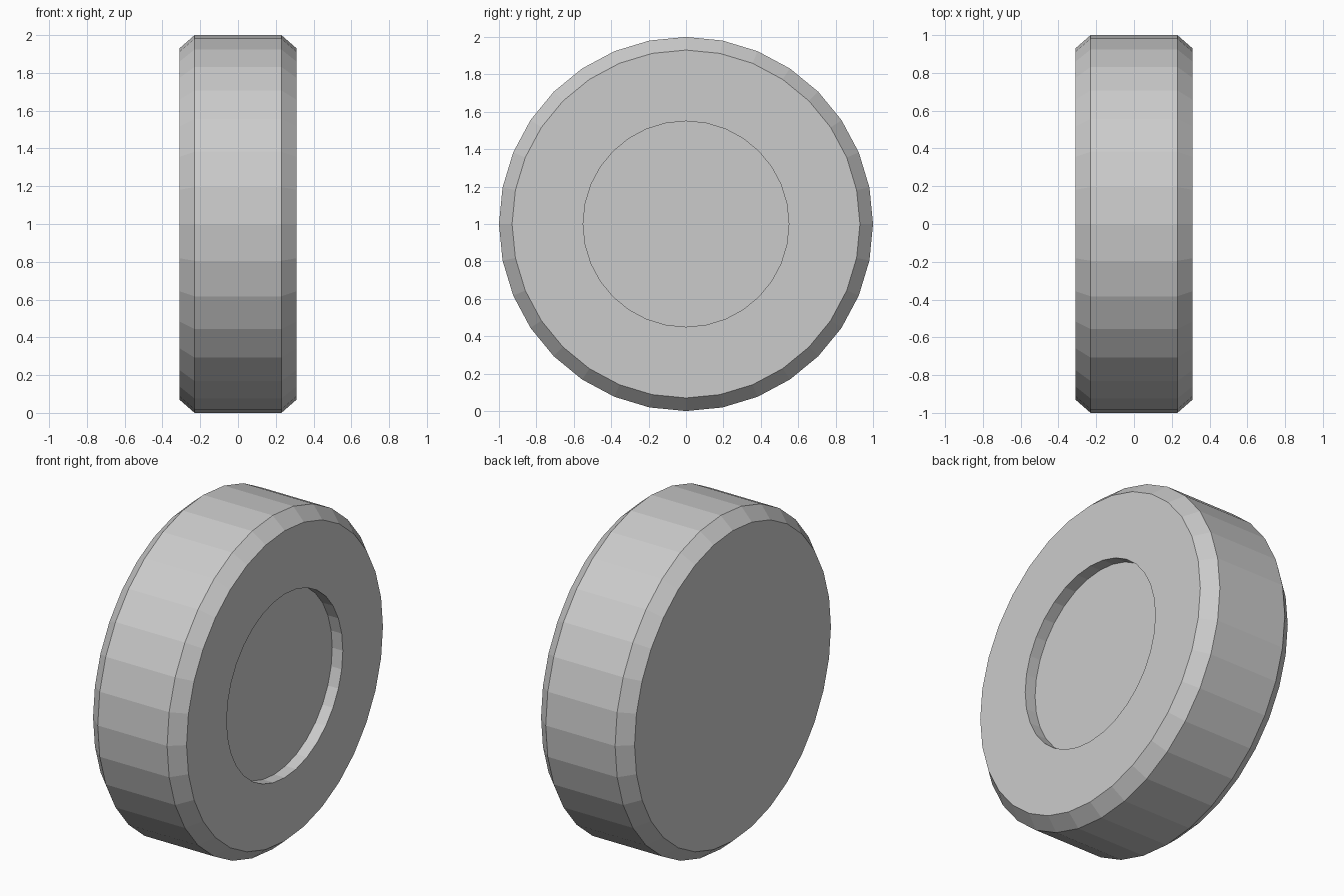
import bpy
import bmesh
import math

default_cube = bpy.data.objects.get("Cube")
if default_cube:
    bpy.data.objects.remove(default_cube, do_unlink=True)

SIDES = 32
HALF_WIDTH = 0.31
TREAD_HALF = 0.23
FACE_RADIUS = 0.93
RECESS_RADIUS = 0.55
RECESS_DEPTH = 0.07

# Plain grey material
grey = bpy.data.materials.new("light grey")
grey.use_nodes = True
colour = (0.6, 0.6, 0.6, 1)
grey.diffuse_color = colour
grey.node_tree.nodes["Principled BSDF"].inputs["Base Color"].default_value = colour


def ring(bm, x, radius):
    """Circle of vertices around the x axis, with one vertex at the top."""
    angles = [2 * math.pi * i / SIDES for i in range(SIDES)]
    return [bm.verts.new((x, radius * math.cos(a), 1 + radius * math.sin(a)))
            for a in angles]


# Chamfered disc, flat on the right side and recessed on the left
profile = [
    (-HALF_WIDTH, FACE_RADIUS),
    (-TREAD_HALF, 1),
    (TREAD_HALF, 1),
    (HALF_WIDTH, FACE_RADIUS),
    (HALF_WIDTH, RECESS_RADIUS),
    (HALF_WIDTH - RECESS_DEPTH, RECESS_RADIUS),
]
bm = bmesh.new()
rings = [ring(bm, x, radius) for x, radius in profile]
for a, b in zip(rings, rings[1:]):
    for i in range(SIDES):
        j = (i + 1) % SIDES
        bm.faces.new((a[i], a[j], b[j], b[i]))

# Flat back and recess floor
bm.faces.new(rings[0])
bm.faces.new(rings[-1])
bmesh.ops.recalc_face_normals(bm, faces=bm.faces)

mesh = bpy.data.meshes.new("wheel")
bm.to_mesh(mesh)
bm.free()
mesh.materials.append(grey)
wheel = bpy.data.objects.new("wheel", mesh)
bpy.context.collection.objects.link(wheel)
